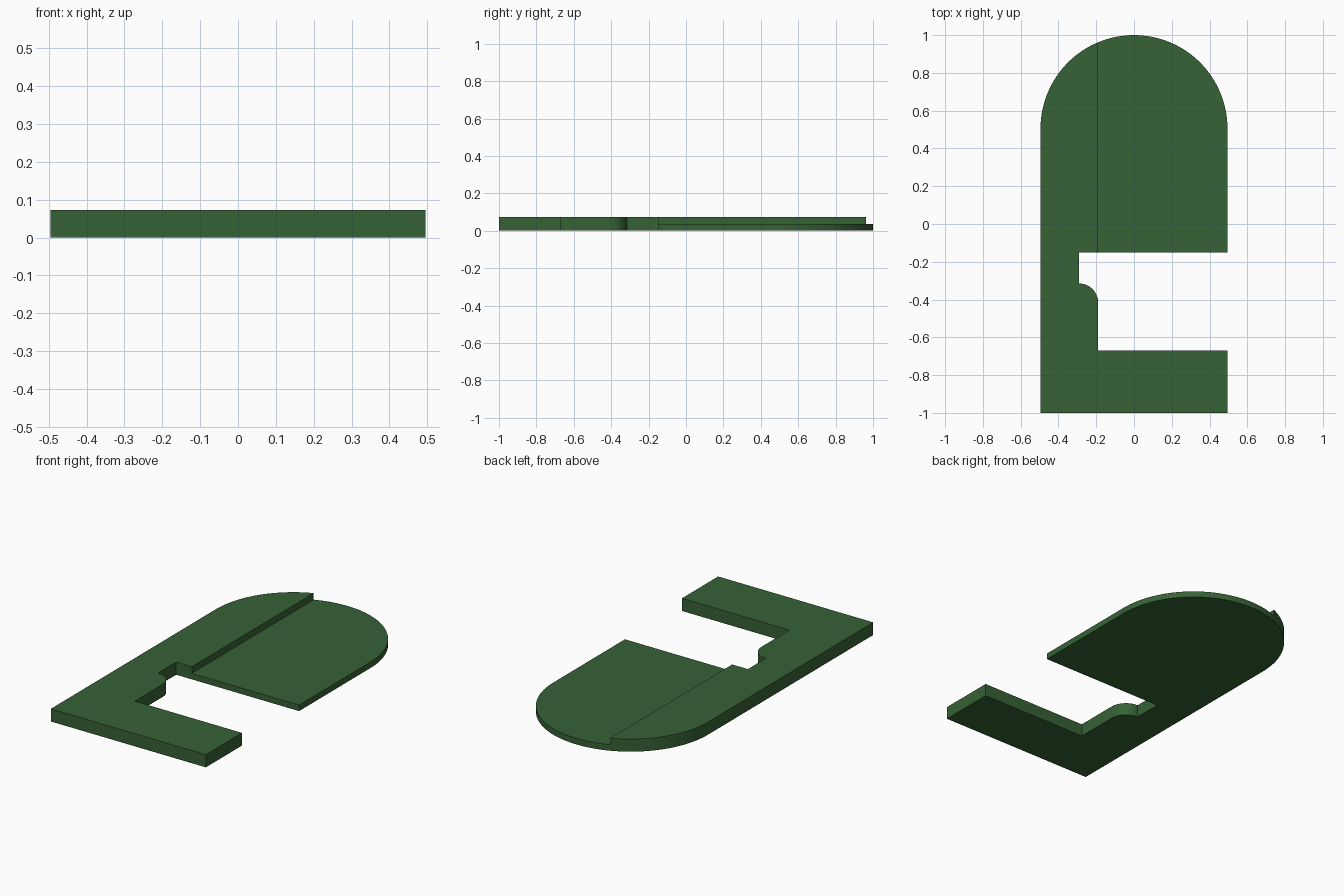
import bpy, bmesh, math

if "Cube" in bpy.data.objects:
    bpy.data.objects.remove(bpy.data.objects["Cube"])

HALF_W = 0.495      # half width of the plate
THICK = 0.073       # full thickness
THIN = 0.035        # thickness of the lowered tongue
STEP_X = -0.19      # edge between spine and tongue

green = bpy.data.materials.new("dark_green")
green.diffuse_color = (0.037, 0.122, 0.036, 1)
green.use_nodes = True
green.node_tree.nodes["Principled BSDF"].inputs["Base Color"].default_value = green.diffuse_color


def arc(cx, cy, r, a0, a1, n):
    return [(cx + r * math.cos(math.radians(a0 + (a1 - a0) * i / n)),
             cy + r * math.sin(math.radians(a0 + (a1 - a0) * i / n)))
            for i in range(n + 1)]


def prism(name, outline, z0, z1):
    bm = bmesh.new()
    face = bm.faces.new([bm.verts.new((x, y, z0)) for x, y in outline])
    ext = bmesh.ops.extrude_face_region(bm, geom=[face])
    for v in ext["geom"]:
        if isinstance(v, bmesh.types.BMVert):
            v.co.z = z1
    bmesh.ops.recalc_face_normals(bm, faces=bm.faces)
    mesh = bpy.data.meshes.new(name)
    bm.to_mesh(mesh)
    bm.free()
    mesh.materials.append(green)
    obj = bpy.data.objects.new(name, mesh)
    bpy.context.collection.objects.link(obj)
    return obj


# Plate outline: foot, notch with rounded shoulder, tongue and round end
outline = [(-HALF_W, -1), (HALF_W, -1), (HALF_W, -0.67), (STEP_X, -0.67)]
outline += arc(-0.29, -0.415, 0.1, 0, 90, 16)
outline += [(-0.29, -0.15), (HALF_W, -0.15)]
outline += arc(0, 1 - HALF_W, HALF_W, 0, 180, 64)
plate = prism("notched_plate", outline, 0, THICK)

# Lower the tongue beside the spine
cutter = prism("tongue_cutter", [(STEP_X, -0.2), (1, -0.2), (1, 1.2), (STEP_X, 1.2)], THIN, 0.3)
cutter.hide_render = True
cut = plate.modifiers.new("lower_tongue", 'BOOLEAN')
cut.operation = 'DIFFERENCE'
cut.solver = 'EXACT'
cut.object = cutter
bpy.context.view_layer.objects.active = plate
plate.select_set(True)
bpy.ops.object.modifier_apply(modifier=cut.name)
bpy.data.objects.remove(cutter)

# Smooth round edges, sharp corners
bpy.ops.object.shade_smooth_by_angle(angle=math.radians(30))
